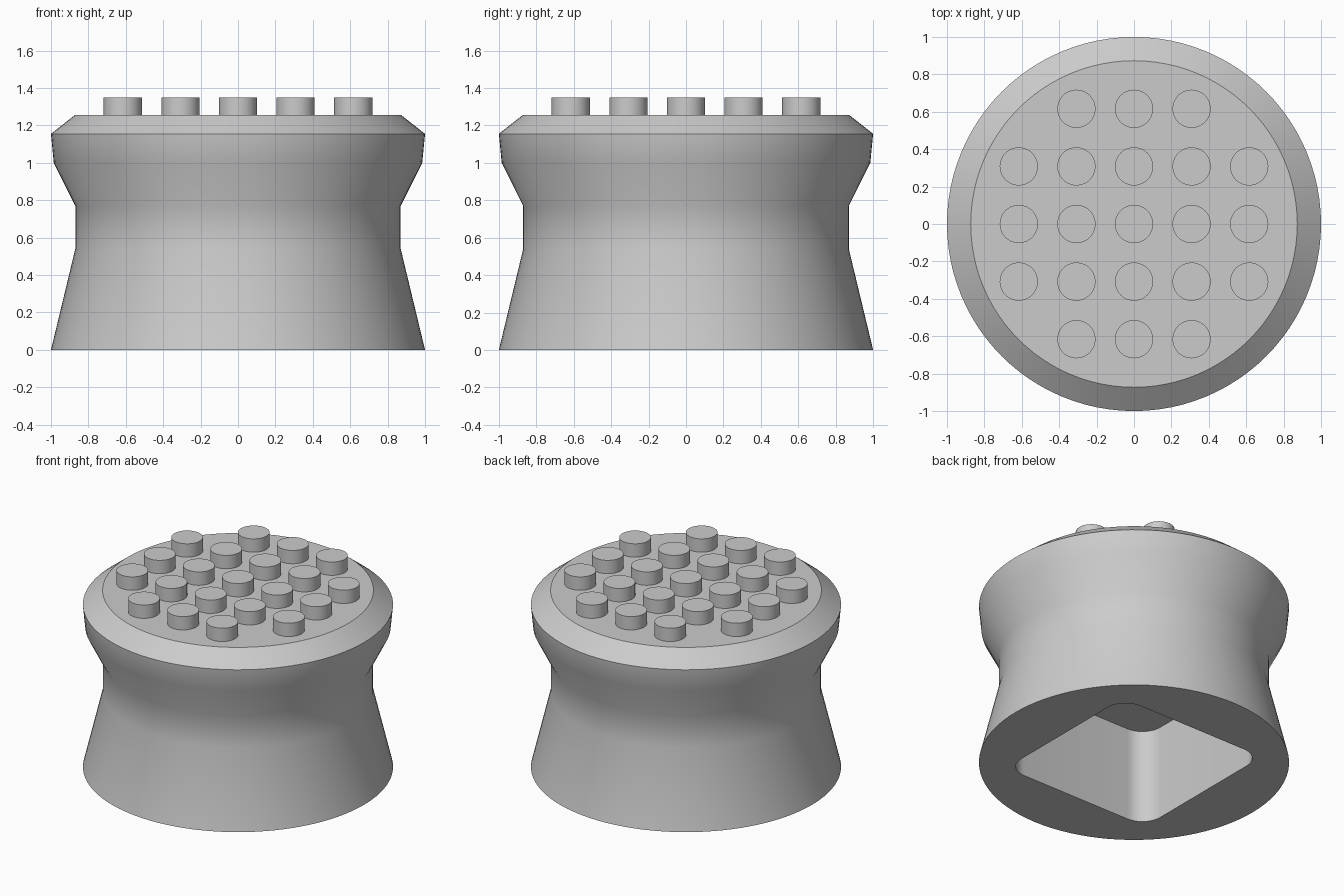
import bpy, bmesh, math
from mathutils import Matrix

SEGMENTS = 96
if "Cube" in bpy.data.objects:
    bpy.data.objects.remove(bpy.data.objects["Cube"])

grey = bpy.data.materials.new("plain grey")
grey.use_nodes = True
grey.diffuse_color = (0.6, 0.6, 0.6, 1)
grey.node_tree.nodes["Principled BSDF"].inputs["Base Color"].default_value = (0.6, 0.6, 0.6, 1)


def make_object(name, bm):
    bmesh.ops.recalc_face_normals(bm, faces=bm.faces[:])
    mesh = bpy.data.meshes.new(name)
    bm.to_mesh(mesh)
    bm.free()
    mesh.materials.append(grey)
    obj = bpy.data.objects.new(name, mesh)
    bpy.context.collection.objects.link(obj)
    return obj


def activate(obj):
    bpy.ops.object.select_all(action="DESELECT")
    obj.select_set(True)
    bpy.context.view_layer.objects.active = obj


def smooth(obj):
    activate(obj)
    bpy.ops.object.shade_smooth_by_angle(angle=math.radians(35))


def stack_rings(rings):
    """Closed solid skinned through equal-length rings of points."""
    bm = bmesh.new()
    loops = [[bm.verts.new(p) for p in ring] for ring in rings]
    for low, high in zip(loops, loops[1:]):
        for i in range(len(low)):
            j = (i + 1) % len(low)
            bm.faces.new((low[i], low[j], high[j], high[i]))
    bm.faces.new(loops[0][::-1])
    bm.faces.new(loops[-1])
    return bm


def circle(radius, z):
    steps = (2 * math.pi * i / SEGMENTS for i in range(SEGMENTS))
    return [(radius * math.cos(a), radius * math.sin(a), z) for a in steps]


def rounded_square(half, radius, z, steps=10):
    points = []
    for corner in range(4):
        mid = math.radians(45 + 90 * corner)
        reach = (half - radius) * math.sqrt(2)
        for i in range(steps + 1):
            a = math.radians(90 * corner + 90 * i / steps)
            points.append((reach * math.cos(mid) + radius * math.cos(a),
                           reach * math.sin(mid) + radius * math.sin(a), z))
    return points


# Waisted round body with a chamfered cap
PROFILE = [(1.0, 0), (0.87, 0.54), (0.87, 0.77), (0.985, 1.0), (1.0, 1.155), (0.873, 1.255)]
body = make_object("cap_body", stack_rings([circle(r, z) for r, z in PROFILE]))

# Rounded square socket in the underside
socket = make_object("socket_cutter", stack_rings(
    [rounded_square(0.585, 0.15, z) for z in (-0.2, 0.67)]))
socket.hide_render = True
cut = body.modifiers.new("socket", "BOOLEAN")
cut.operation = "DIFFERENCE"
cut.solver = "EXACT"
cut.object = socket
activate(body)
bpy.ops.object.modifier_apply(modifier=cut.name)
bpy.data.objects.remove(socket)
smooth(body)

# Grip studs: five by five grid without its corners
PITCH, BOTTOM, TOP = 0.308, 1.25, 1.35
bm = bmesh.new()
for ix in range(-2, 3):
    for iy in range(-2, 3):
        if abs(ix) + abs(iy) < 4:
            place = Matrix.Translation((ix * PITCH, iy * PITCH, (BOTTOM + TOP) / 2))
            bmesh.ops.create_cone(bm, cap_ends=True, segments=48, radius1=0.102,
                                  radius2=0.102, depth=TOP - BOTTOM, matrix=place)
smooth(make_object("grip_studs", bm))
